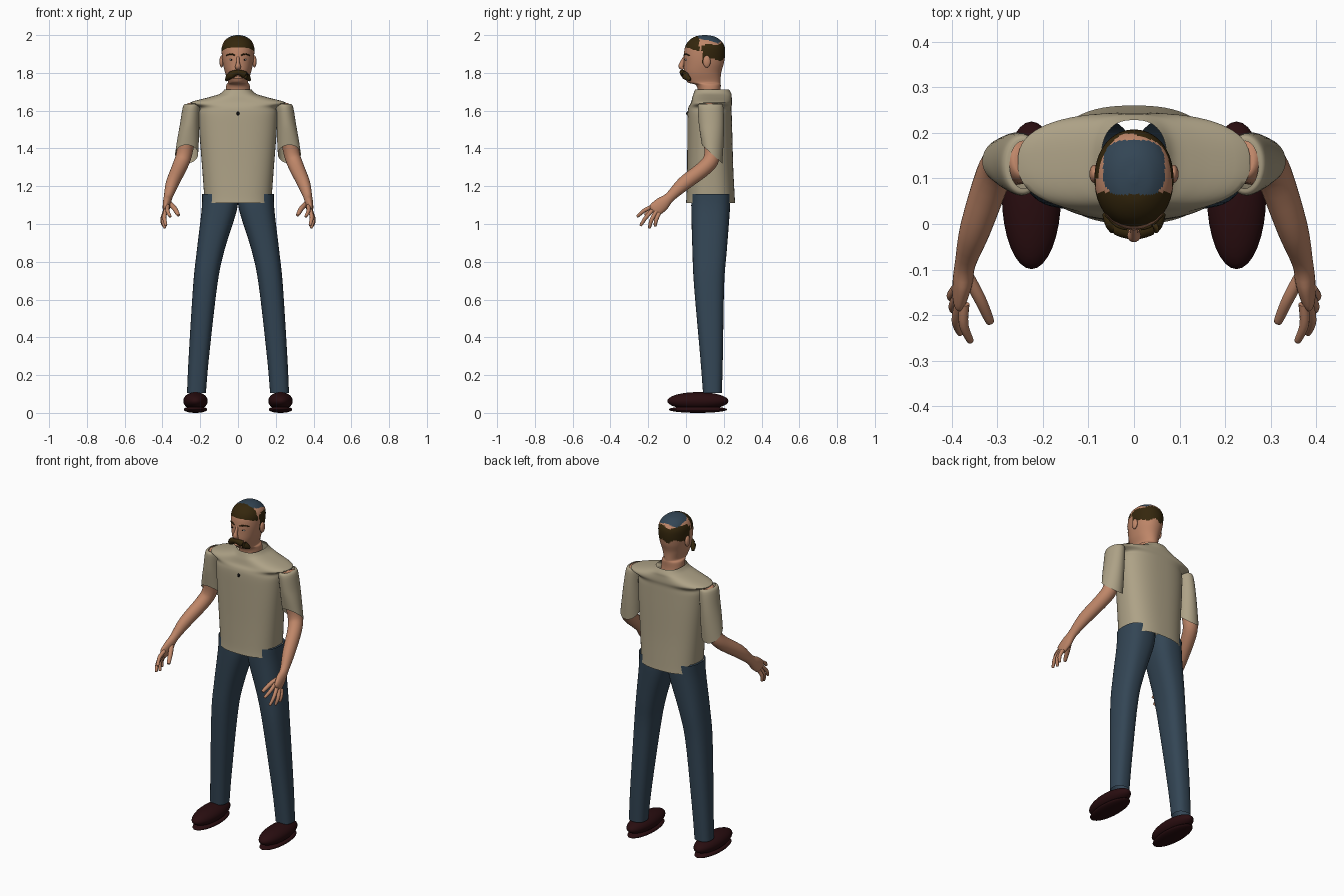
import bpy, bmesh, math
from mathutils import Vector

cube = bpy.data.objects.get("Cube")
if cube:
    bpy.data.objects.remove(cube, do_unlink=True)


def material(name, r, g, b):
    m = bpy.data.materials.new(name)
    m.use_nodes = True
    m.diffuse_color = (r, g, b, 1)
    bsdf = next(n for n in m.node_tree.nodes if n.type == 'BSDF_PRINCIPLED')
    bsdf.inputs["Base Color"].default_value = (r, g, b, 1)
    bsdf.inputs["Roughness"].default_value = 0.8
    return m


SKIN = material("skin", .52, .24, .14)
HAIR = material("dark_brown_hair", .035, .02, .004)
KHAKI = material("khaki_cloth", .42, .36, .24)
DENIM = material("blue_denim", .033, .06, .09)
LEATHER = material("maroon_leather", .022, .004, .005)
BLACK = material("black", .005, .005, .005)
WHITE = material("eye_white", .6, .55, .5)
SIDES = (("left", 1), ("right", -1))


def smooth_path(keys, k):
    """Catmull-Rom resampling of a list of equal-length tuples."""
    out = []
    for i in range(len(keys) - 1):
        quad = keys[max(i - 1, 0)], keys[i], keys[i + 1], keys[min(i + 2, len(keys) - 1)]
        for j in range(k):
            t = j / k
            out.append([.5 * (2 * b + (c - a) * t + (2 * a - 5 * b + 4 * c - d) * t * t
                              + (3 * b - a - 3 * c + d) * t ** 3) for a, b, c, d in zip(*quad)])
    return out + [list(keys[-1])]


def finish(name, bm, mats, rule=None, sharp=50):
    bmesh.ops.recalc_face_normals(bm, faces=bm.faces[:])
    if rule:
        for f in bm.faces:
            f.material_index = rule(f.calc_center_median())
    me = bpy.data.meshes.new(name)
    bm.to_mesh(me)
    bm.free()
    for m in mats:
        me.materials.append(m)
    ob = bpy.data.objects.new(name, me)
    bpy.context.collection.objects.link(ob)
    bpy.ops.object.select_all(action='DESELECT')
    ob.select_set(True)
    bpy.context.view_layer.objects.active = ob
    bpy.ops.object.shade_smooth_by_angle(angle=math.radians(sharp))
    return ob


def bridge(rings, caps):
    bm = bmesh.new()
    loops = [[bm.verts.new(p) for p in r] for r in rings]
    n = len(loops[0])
    for a, b in zip(loops, loops[1:]):
        for i in range(n):
            bm.faces.new((a[i], a[(i + 1) % n], b[(i + 1) % n], b[i]))
    if caps:
        bm.faces.new(loops[0])
        bm.faces.new(loops[-1])
    return bm


def loft(keys, n=40, k=5, power=2.0, caps=False, side=1):
    """Stacked rings: x, y, z, half width, half depth, tilt."""
    def s(v):
        return math.copysign(abs(v) ** (2 / power), v)
    rings = []
    for x, y, z, rx, ry, tilt in smooth_path(keys, k):
        ring = []
        for i in range(n):
            a = math.tau * i / n
            dy = ry * s(math.sin(a))
            ring.append((side * (x + rx * s(math.cos(a))), y + dy, z + tilt * dy))
        rings.append(ring)
    return bridge(rings, caps)


def tube(keys, n=16, k=4, side=1):
    """Limb along a path: x, y, z, thickness across x, thickness the other way."""
    pts = smooth_path(keys, k)
    pos = [Vector((side * p[0], p[1], p[2])) for p in pts]
    rings = []
    for i, p in enumerate(pts):
        d = (pos[min(i + 1, len(pos) - 1)] - pos[max(i - 1, 0)]).normalized()
        ref = Vector((1, 0, 0)) if abs(d.x) < .75 else Vector((0, 1, 0))
        u = (ref - d * ref.dot(d)).normalized()
        v = d.cross(u)
        rings.append([pos[i] + u * p[3] * math.cos(math.tau * j / n)
                      + v * p[4] * math.sin(math.tau * j / n) for j in range(n)])
    return bridge(rings, True)


def ball(name, loc, size, mat, seg=24):
    bm = bmesh.new()
    bmesh.ops.create_uvsphere(bm, u_segments=seg, v_segments=seg // 2, radius=1)
    bmesh.ops.scale(bm, vec=size, verts=bm.verts[:])
    bmesh.ops.translate(bm, vec=loc, verts=bm.verts[:])
    return finish(name, bm, [mat])


# Head and neck: hair regions chosen by position
def hair_rule(c):
    x, y, z = c
    crown = abs(x / .068) ** 3 + abs((y - .122) / .063) ** 3 < 1
    if z > 1.94 and crown and y > .065:
        return 2
    if y < .07 and z > 1.935 - .3 * max(y, 0):
        return 1
    if y > .1 and 1.872 + .008 * math.sin(x * 90) < z < 1.955 + .006 * math.sin(x * 70):
        return 1
    return 1 if .085 < y < .11 and 1.85 < z < 1.945 else 0


head = [(1.62, .13, .075, .07), (1.69, .125, .066, .06), (1.735, .118, .062, .066),
        (1.752, .095, .053, .088), (1.8, .088, .068, .098), (1.85, .094, .08, .106),
        (1.9, .098, .086, .109), (1.94, .1, .085, .104), (1.97, .1, .071, .085),
        (1.992, .1, .042, .052), (2.0, .1, .008, .01)]
finish("head", loft([(0, y, z, rx, ry, 0) for z, y, rx, ry in head], 80, 8, 2.1, True),
       [SKIN, HAIR, DENIM], hair_rule)

# Face
finish("nose", tube([(0, -.008, 1.885, .007, .006), (0, -.02, 1.855, .009, .012),
                     (0, -.026, 1.833, .015, .014), (0, -.014, 1.82, .012, .006)]), [SKIN])
finish("moustache", tube([(-.062, .022, 1.762, .008, .008), (-.042, -.004, 1.785, .017, .02),
                          (0, -.02, 1.803, .014, .014), (.042, -.004, 1.785, .017, .02),
                          (.062, .022, 1.762, .008, .008)]), [HAIR])
finish("lower_lip", tube([(-.025, -.001, 1.775, .004, .004), (0, -.012, 1.776, .008, .007),
                          (.025, -.001, 1.775, .004, .004)]), [SKIN])
for side, s in SIDES:
    finish(side + "_eyebrow", tube([(.016, -.011, 1.893, .003, .003), (.038, -.003, 1.9, .004, .004),
                                    (.062, .02, 1.892, .003, .003)], 8, side=s), [HAIR])
    ball(side + "_eye", (s * .034, .001, 1.87), (.012, .007, .005), WHITE, 16)
    ball(side + "_pupil", (s * .034, -.004, 1.87), (.004, .004, .004), BLACK, 12)
    ball(side + "_ear", (s * .087, .11, 1.86), (.011, .02, .032), SKIN)

# Shirt: open tube with overhanging shoulder yoke and side vents
shirt_keys = [(.13, 1.11, .18, .13), (.13, 1.16, .18, .127), (.128, 1.3, .19, .122),
              (.126, 1.48, .204, .119), (.125, 1.58, .208, .117), (.127, 1.617, .205, .114),
              (.135, 1.642, .255, .109), (.138, 1.672, .15, .104), (.14, 1.69, .095, .1),
              (.138, 1.712, .072, .09)]
bm = loft([(0, y, z, rx, ry, 0) for y, z, rx, ry in shirt_keys], 64, 5, 2.5)
vents = [f for f in bm.faces if f.calc_center_median().z < 1.16
         and abs(f.calc_center_median().x) > .165]
bmesh.ops.delete(bm, geom=vents, context='FACES')
finish("shirt_body", bm, [KHAKI])
ball("shirt_button", (0, .006, 1.585), (.008, .005, .01), BLACK, 12)

# Fingers: knuckle to tip
fingers = {"index_finger": ((.372, -.175, 1.095), (.374, -.22, 1.072), (.36, -.255, 1.042)),
           "middle_finger": ((.382, -.17, 1.08), (.39, -.212, 1.035), (.382, -.238, .995)),
           "ring_finger": ((.388, -.158, 1.066), (.397, -.183, 1.02), (.388, -.193, .982)),
           "little_finger": ((.391, -.142, 1.058), (.401, -.158, 1.022), (.396, -.163, .992)),
           "thumb": ((.365, -.115, 1.11), (.338, -.165, 1.085), (.317, -.212, 1.05))}

for side, s in SIDES:
    # Sleeve, longer at the back
    finish(side + "_sleeve", loft([(.243, .13, 1.636, .03, .052, 0), (.246, .13, 1.622, .045, .067, 0),
                                   (.256, .134, 1.53, .051, .067, -.1),
                                   (.264, .136, 1.45, .057, .062, -.5),
                                   (.272, .138, 1.37, .061, .054, -.9)], side=s), [KHAKI])
    # Arm and palm
    finish(side + "_arm", tube([(.243, .14, 1.632, .02, .03), (.248, .138, 1.61, .036, .048),
                                (.266, .136, 1.49, .045, .05), (.285, .14, 1.37, .042, .043),
                                (.308, .106, 1.305, .04, .041), (.348, -.01, 1.215, .034, .038),
                                (.37, -.085, 1.143, .023, .027), (.376, -.125, 1.107, .022, .038),
                                (.383, -.165, 1.075, .015, .037), (.385, -.177, 1.066, .006, .025)],
                               24, side=s), [SKIN])
    for name, pts in fingers.items():
        r = .014 if name == "thumb" else .011
        keys = [(*p, r * w, r * w) for p, w in zip(pts, (1, .95, .7))]
        tip = Vector(pts[2]) + (Vector(pts[2]) - Vector(pts[1])).normalized() * .005
        keys.append((*tip, r * .25, r * .25))
        finish(side + "_" + name, tube(keys, 12, side=s), [SKIN])
    # Trouser leg
    finish(side + "_trouser_leg",
           loft([(.22, .14, .105, .05, .05, 0), (.207, .135, .3, .054, .06, 0),
                 (.173, .122, .68, .064, .08, 0), (.145, .125, .86, .073, .091, 0),
                 (.1, .13, 1.07, .093, .102, 0), (.095, .132, 1.16, .095, .103, 0)],
                32, 5, 2.5, side=s), [DENIM])
    # Shoe and sole
    ball(side + "_shoe", (s * .225, .063, .063), (.065, .162, .047), LEATHER, 32)
    ball(side + "_sole", (s * .225, .063, .018), (.062, .155, .018), LEATHER, 32)
